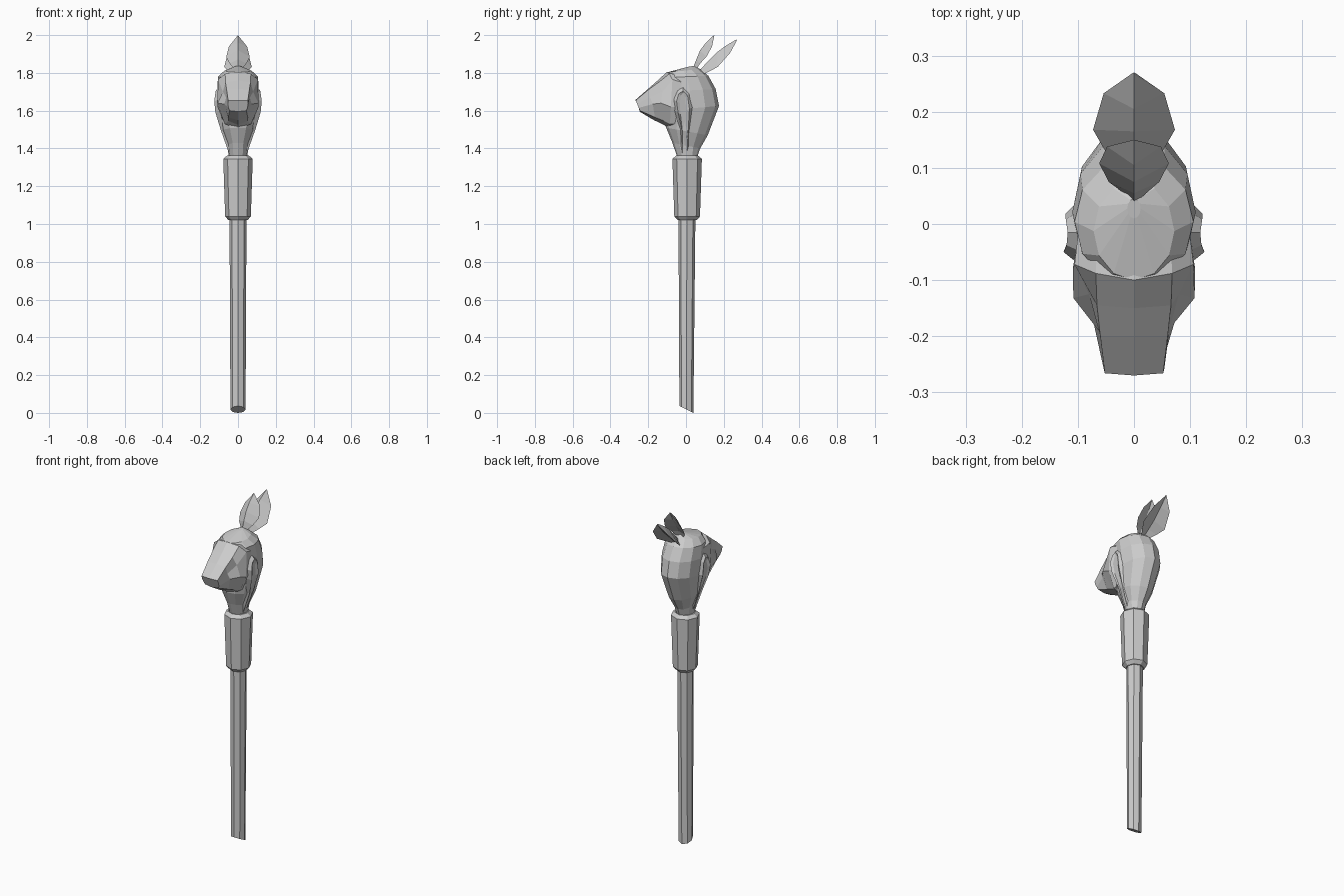
import bpy, bmesh
from math import sin, cos, pi


def make(name, rings, closed=True, cap=True):
    """Loft equal-length rings of points into one flat-shaded object."""
    bm = bmesh.new()
    vs = [[bm.verts.new(p) for p in r] for r in rings]
    n = len(rings[0])
    for a, b in zip(vs, vs[1:]):
        for i in range(n if closed else n - 1):
            j = (i + 1) % n
            bm.faces.new((a[i], a[j], b[j], b[i]))
    if cap:
        bm.faces.new(vs[0])
        bm.faces.new(vs[-1])
    bmesh.ops.remove_doubles(bm, verts=bm.verts, dist=0.0005)
    bmesh.ops.recalc_face_normals(bm, faces=bm.faces)
    me = bpy.data.meshes.new(name)
    bm.to_mesh(me)
    bm.free()
    ob = bpy.data.objects.new(name, me)
    bpy.context.collection.objects.link(ob)
    return ob


def ngon(n, rx, ry, cy, z):
    return [(rx * sin(2 * pi * i / n), cy - ry * cos(2 * pi * i / n), z) for i in range(n)]


def mirrored(half):
    """Half section from centre line to centre line -> full loop."""
    return half + [(-x, y, z) for x, y, z in half[-2:0:-1]]


# Shaft with slanted foot
foot = [(x, y, 0.019 - 0.5 * y) for x, y, z in ngon(8, 0.04, 0.037, 0.002, 0)]
make("shaft", [foot, ngon(8, 0.045, 0.045, 0.005, 1.06)])

# Grip collar
make("grip_collar", [ngon(8, r, r, 0.006, z) for r, z in
                     ((0.05, 1.02), (0.068, 1.04), (0.078, 1.345), (0.058, 1.362))])


# Cranium and neck: z front, z back, y front, y back, half width
def skull_ring(zf, zb, yf, yb, w):
    pts = []
    for i in range(12):
        a = 2 * pi * i / 12
        t = (1 - cos(a)) / 2
        pts.append((w * sin(a), yf + (yb - yf) * t, zf + (zb - zf) * t))
    return pts


skull = [(1.35, 1.35, -0.045, 0.058, 0.048), (1.43, 1.40, -0.072, 0.075, 0.056),
         (1.51, 1.47, -0.105, 0.115, 0.086), (1.60, 1.625, -0.115, 0.175, 0.107),
         (1.70, 1.715, -0.115, 0.157, 0.11), (1.775, 1.785, -0.11, 0.118, 0.106),
         (1.803, 1.82, -0.10, 0.075, 0.072), (1.832, 1.838, 0.01, 0.045, 0.012)]
make("head", [skull_ring(*r) for r in skull])

# Muzzle: broad cheeks narrowing to a blunt nose
muzzle = [
    [(0, -0.02, 1.80), (0.065, -0.02, 1.79), (0.10, -0.02, 1.75), (0.10, -0.02, 1.62),
     (0.07, -0.02, 1.53), (0, -0.02, 1.50)],
    [(0, -0.10, 1.806), (0.068, -0.088, 1.795), (0.106, -0.072, 1.765), (0.109, -0.08, 1.62),
     (0.07, -0.085, 1.53), (0, -0.085, 1.50)],
    [(0, -0.15, 1.76), (0.066, -0.145, 1.75), (0.08, -0.125, 1.70), (0.108, -0.132, 1.64),
     (0.05, -0.115, 1.545), (0, -0.118, 1.525)],
    [(0, -0.20, 1.716), (0.06, -0.20, 1.71), (0.063, -0.19, 1.67), (0.072, -0.176, 1.635),
     (0.052, -0.165, 1.565), (0, -0.17, 1.55)],
    [(0, -0.27, 1.655), (0.052, -0.266, 1.655), (0.054, -0.258, 1.635), (0.05, -0.25, 1.615),
     (0.044, -0.244, 1.60), (0, -0.246, 1.595)],
]
make("muzzle", [mirrored(s) for s in muzzle])


# Raised teardrop curls running down both sides of the head
def side_x(z):
    table = [(1.36, 0.044), (1.42, 0.058), (1.5, 0.092), (1.58, 0.118), (1.64, 0.127), (1.75, 0.112)]
    for (z0, x0), (z1, x1) in zip(table, table[1:]):
        if z <= z1:
            return x0 + (x1 - x0) * (z - z0) / (z1 - z0)
    return table[-1][1]


outer = [(-0.07, 1.66), (-0.05, 1.715), (-0.015, 1.735), (0.025, 1.70), (0.04, 1.62),
         (0.032, 1.50), (0.02, 1.36), (-0.03, 1.36), (-0.035, 1.50), (-0.06, 1.60)]
inner = [(-0.05, 1.65), (-0.038, 1.69), (-0.015, 1.705), (0.008, 1.68), (0.018, 1.61),
         (0.012, 1.50), (0.005, 1.37), (-0.018, 1.37), (-0.022, 1.50), (-0.042, 1.59)]
hollow = [(y * 0.5 - 0.008, z - 0.01 if z > 1.4 else z) for y, z in inner]
for side, label in ((1, "right"), (-1, "left")):
    make("curl_" + label,
         [[(side * (side_x(z) + d), y, z) for y, z in loop]
          for loop, d in ((outer, -0.024), (inner, 0.0), (hollow, -0.008))])


# Two leaf-shaped crest plumes: base, keel and edge stations
def plume(name, stations):
    rings = []
    for w, yk, zk, ye, ze in stations:
        t = 0.6
        back = (0, yk + (ye - yk) * t, zk + (ze - zk) * t)
        rings.append([(0, yk, zk), (w, ye, ze), back, (-w, ye, ze)])
    make(name, rings)


plume("front_plume", [(0.014, 0.036, 1.825, 0.052, 1.815), (0.045, 0.055, 1.872, 0.075, 1.85),
                      (0.062, 0.075, 1.92, 0.108, 1.885), (0.048, 0.105, 1.96, 0.138, 1.94),
                      (0.001, 0.148, 2.0, 0.150, 1.998)])
plume("rear_plume", [(0.016, 0.06, 1.80, 0.078, 1.785), (0.05, 0.11, 1.855, 0.128, 1.81),
                     (0.073, 0.165, 1.91, 0.168, 1.832), (0.054, 0.205, 1.94, 0.233, 1.905),
                     (0.001, 0.266, 1.977, 0.270, 1.973)])
